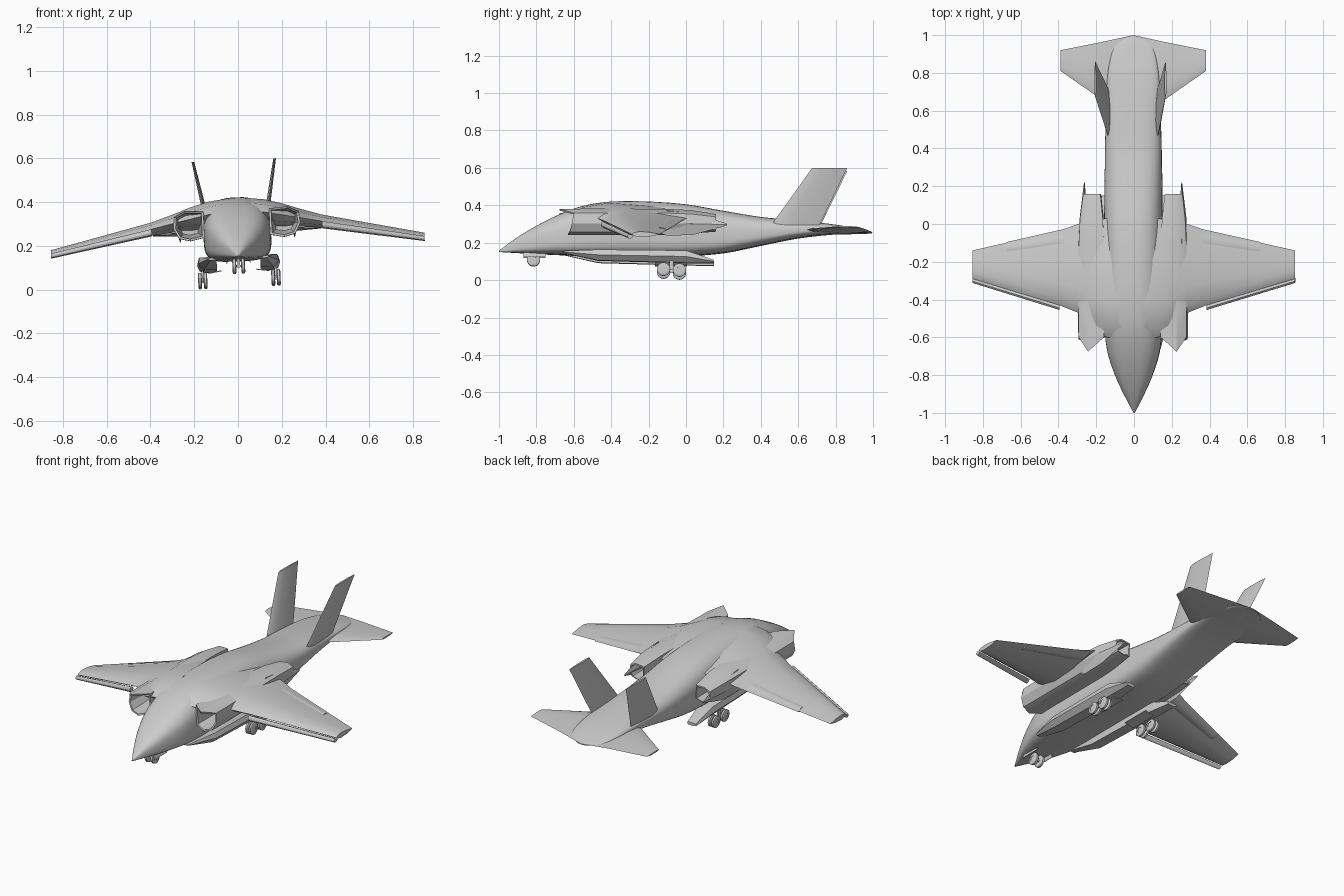
import bpy, bmesh, math
from mathutils import Matrix, Vector

if "Cube" in bpy.data.objects:
    bpy.data.objects.remove(bpy.data.objects["Cube"])

grey = bpy.data.materials.new("airframe grey")
grey.use_nodes = True
COLOUR = (0.6, 0.6, 0.6, 1)
grey.diffuse_color = COLOUR
grey.node_tree.nodes["Principled BSDF"].inputs["Base Color"].default_value = COLOUR

# The whole aircraft banks slightly around its long axis
PIVOT = Vector((0, 0, 0.18))
BANK = Matrix.Translation(PIVOT) @ Matrix.Rotation(-0.047, 4, "Y") @ Matrix.Translation(-PIVOT)
SIDES = (("left", 1), ("right", -1))


def finish(name, bm, side=1, angle=30):
    bmesh.ops.scale(bm, vec=(side, 1, 1), verts=bm.verts)
    bmesh.ops.recalc_face_normals(bm, faces=bm.faces)
    bm.transform(BANK)
    mesh = bpy.data.meshes.new(name)
    bm.to_mesh(mesh)
    bm.free()
    mesh.materials.append(grey)
    obj = bpy.data.objects.new(name, mesh)
    bpy.context.collection.objects.link(obj)
    bpy.ops.object.select_all(action="DESELECT")
    obj.select_set(True)
    bpy.context.view_layer.objects.active = obj
    bpy.ops.object.shade_smooth_by_angle(angle=math.radians(angle))
    return obj


def loft(name, rings, side=1, angle=30):
    """Skin a list of equal-length rings of points and cap both ends."""
    bm = bmesh.new()
    rows = [[bm.verts.new(p) for p in ring] for ring in rings]
    count = len(rows[0])
    for a, b in zip(rows, rows[1:]):
        for i in range(count):
            j = (i + 1) % count
            bm.faces.new((a[i], a[j], b[j], b[i]))
    bm.faces.new(rows[0][::-1])
    bm.faces.new(rows[-1])
    return finish(name, bm, side, angle)


def smooth_rows(rows, steps=4):
    """Insert spline-interpolated stations between the given ones."""
    out = []
    for i in range(len(rows) - 1):
        p0, p1, p2, p3 = (rows[max(0, min(len(rows) - 1, i + k))] for k in (-1, 0, 1, 2))
        for s in range(steps):
            t = s / steps
            out.append([b + t * (c - a) / 2 + t * t * (a - 2.5 * b + 2 * c - d / 2)
                        + t ** 3 * (1.5 * (b - c) + (d - a) / 2)
                        for a, b, c, d in zip(p0, p1, p2, p3)])
    return out + [rows[-1]]


def body_ring(y, w, low, high, count=40):
    """Domed top, upright flanks and a flat belly."""
    waist = low + 0.45 * (high - low)
    ring = []
    for i in range(count):
        a = math.tau * i / count
        c, s = math.cos(a), math.sin(a)
        power = 0.75 if s > 0 else 0.5
        height = (high - waist) if s > 0 else (waist - low)
        ring.append((w * math.copysign(abs(c) ** power, c), y,
                     waist + height * math.copysign(abs(s) ** power, s)))
    return ring


# Fuselage: y, half width, belly, spine
stations = [
    (-1, 0.003, 0.15, 0.158), (-0.9, 0.055, 0.145, 0.23), (-0.8, 0.1, 0.14, 0.29),
    (-0.68, 0.138, 0.135, 0.35), (-0.55, 0.153, 0.13, 0.397), (-0.4, 0.155, 0.13, 0.42),
    (-0.2, 0.155, 0.13, 0.42), (0, 0.155, 0.13, 0.405), (0.2, 0.153, 0.145, 0.37),
    (0.4, 0.15, 0.185, 0.337), (0.6, 0.145, 0.225, 0.318), (0.8, 0.135, 0.247, 0.295),
    (0.94, 0.1, 0.25, 0.268), (0.995, 0.02, 0.249, 0.255)]
loft("fuselage", [body_ring(*row) for row in smooth_rows(stations)], angle=40)

# Fractions along the chord and of the thickness, leading edge first
FOIL = ((0, 0.5), (0.08, 0.8), (0.3, 1), (0.65, 0.85), (1, 0.5), (0.65, 0.1), (0.3, 0), (0.08, 0.2))


def wing_ring(x, front, back, low, high):
    return [(x, front + u * (back - front), low + v * (high - low)) for u, v in FOIL]


def fin_ring(x, z, front, back, thick):
    return [(x + (v - 0.5) * thick, front + u * (back - front), z) for u, v in FOIL]


wing = [(0.06, -0.6, 0.03, 0.3, 0.416), (0.13, -0.6, 0.03, 0.29, 0.407),
        (0.21, -0.58, 0.02, 0.28, 0.385), (0.29, -0.47, 0, 0.275, 0.357),
        (0.39, -0.43, -0.035, 0.265, 0.325), (0.855, -0.29, -0.14, 0.19, 0.22)]

# Air intake outline: x, z, and how far forward each lip corner reaches
LIP = ((0.15, 0.365, -0.6), (0.235, 0.37, -0.675), (0.285, 0.345, -0.6),
       (0.29, 0.29, -0.61), (0.265, 0.245, -0.62), (0.215, 0.232, -0.63), (0.15, 0.245, -0.6))


def duct_ring(y, scale, centre=(0.22, 0.3)):
    cx, cz = centre
    return [(cx + (x - cx) * scale, lip if y is None else y, cz + (z - cz) * scale)
            for x, z, lip in LIP]


def box_ring(y, x_in, x_out, low, high):
    slope = 0.3 * (x_out - x_in)
    return [(x_in, y, low), (x_out - slope, y, low), (x_out, y, (low + high) / 2),
            (x_out - slope / 3, y, high), (x_in, y, high)]


def diamond_ring(y, x, wide, low, high):
    mid = (low + high) / 2
    return [(x - wide, y, mid), (x, y, high), (x + wide, y, mid), (x, y, low)]


def wheel(name, x, y, z, radius, width, side):
    """Tyre with a stepped hub, turned about its axle."""
    profile = ((0.5, 0.35), (0.5, 0.5), (0.8, 0.5), (1, 0.3),
               (1, -0.3), (0.8, -0.5), (0.5, -0.5), (0.5, -0.35))
    rings = [[(x + h * width, y + r * radius * math.cos(math.tau * i / 24),
               z + r * radius * math.sin(math.tau * i / 24)) for i in range(24)]
             for r, h in profile]
    loft(name, rings, side)


def block(name, centre, size, side, tilt=0):
    bm = bmesh.new()
    bmesh.ops.create_cube(bm, size=1)
    bm.transform(Matrix.Translation(centre) @ Matrix.Rotation(tilt, 4, "Y")
                 @ Matrix.Diagonal((*size, 1)))
    finish(name, bm, side)


for label, side in SIDES:
    # Blended wing with a separate drooped leading-edge slat and a flap
    loft(label + "_wing", [wing_ring(*row) for row in wing], side, 40)
    loft(label + "_slat", [wing_ring(0.39, -0.455, -0.42, 0.262, 0.295),
                           wing_ring(0.855, -0.312, -0.28, 0.182, 0.205)], side)
    loft(label + "_flap", [wing_ring(0.3, -0.12, -0.012, 0.29, 0.325),
                           wing_ring(0.67, -0.16, -0.095, 0.225, 0.25)], side)

    # Engine duct, hollow at the intake and at the nozzle
    back = (0.215, 0.285)
    loft(label + "_engine_duct", [
        duct_ring(-0.4, 0.6), duct_ring(None, 0.86), duct_ring(None, 1), duct_ring(-0.45, 1.02),
        duct_ring(-0.1, 1), duct_ring(0.03, 0.9), duct_ring(0.16, 0.68, back),
        duct_ring(0.16, 0.58, back), duct_ring(0.06, 0.58, back)], side)
    loft(label + "_duct_fairing", [
        diamond_ring(-0.25, 0.262, 0.005, 0.28, 0.31), diamond_ring(-0.1, 0.262, 0.02, 0.225, 0.36),
        diamond_ring(0.04, 0.262, 0.02, 0.23, 0.345), diamond_ring(0.22, 0.258, 0.002, 0.28, 0.29)], side)

    # Tail surfaces
    loft(label + "_tail_fin", [fin_ring(0.128, 0.28, 0.45, 0.71, 0.025),
                               fin_ring(0.187, 0.592, 0.675, 0.862, 0.012)], side)
    loft(label + "_tailplane", [wing_ring(0, 0.64, 1, 0.245, 0.265),
                                wing_ring(0.155, 0.65, 0.966, 0.25, 0.275),
                                wing_ring(0.385, 0.81, 0.92, 0.262, 0.272)], side)

    # Belly sponson holding the main gear
    loft(label + "_sponson", [
        box_ring(-0.66, 0.1, 0.14, 0.14, 0.15), box_ring(-0.47, 0.1, 0.185, 0.098, 0.155),
        box_ring(0, 0.1, 0.19, 0.085, 0.15), box_ring(0.15, 0.12, 0.18, 0.083, 0.1)], side)

    # Main gear: tandem twin wheels on a short beam
    for place, y, z in (("front", -0.12, 0.05), ("rear", -0.035, 0.045)):
        for pair, x in (("inner", 0.155), ("outer", 0.18)):
            wheel(f"{label}_{place}_{pair}_wheel", x, y, z, 0.035, 0.017, side)
        block(f"{label}_{place}_axle", (0.167, y, z), (0.03, 0.012, 0.012), side)
    block(label + "_gear_beam", (0.167, -0.078, 0.052), (0.008, 0.09, 0.014), side)
    block(label + "_gear_strut", (0.167, -0.078, 0.085), (0.008, 0.02, 0.06), side)
    block(label + "_gear_door", (0.11, -0.08, 0.085), (0.06, 0.17, 0.005), side, 0.15)

    # Nose gear
    wheel(label + "_nose_wheel", 0.02, -0.815, 0.108, 0.035, 0.018, side)
    block(label + "_nose_gear_door", (0.05, -0.81, 0.135), (0.004, 0.12, 0.03), side, -0.3)

block("nose_gear_strut", (0, -0.815, 0.13), (0.012, 0.014, 0.06), 1)
block("nose_gear_axle", (0, -0.815, 0.108), (0.04, 0.01, 0.01), 1)
